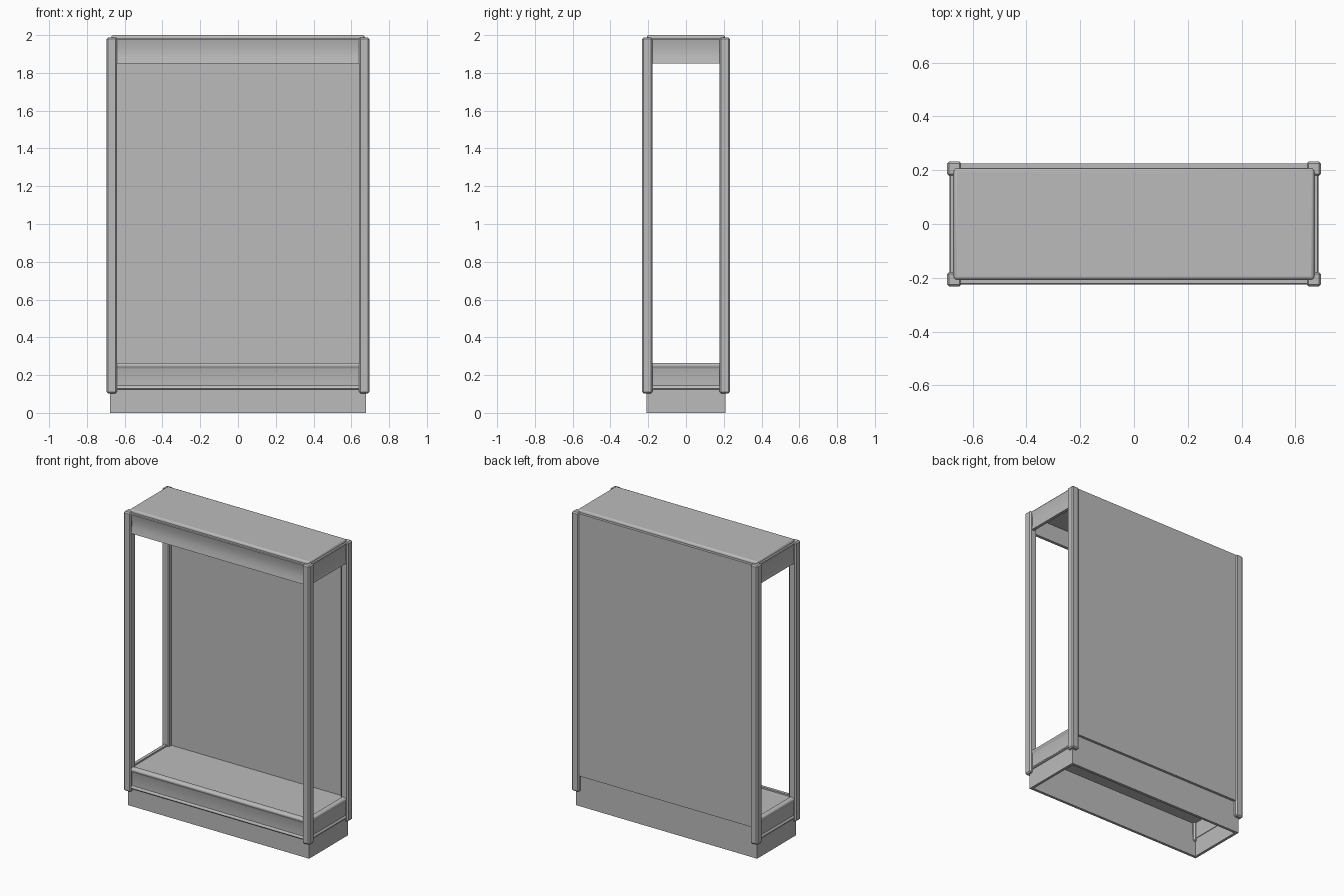
import bpy
import bmesh
import math
from mathutils import Matrix

cube = bpy.data.objects.get("Cube")
if cube:
    bpy.data.objects.remove(cube, do_unlink=True)

grey = bpy.data.materials.new("plain grey")
grey.use_nodes = True
colour = (0.5, 0.5, 0.5, 1)
grey.diffuse_color = colour
grey.node_tree.nodes["Principled BSDF"].inputs["Base Color"].default_value = colour


def finish(name, bm):
    bmesh.ops.recalc_face_normals(bm, faces=bm.faces)
    mesh = bpy.data.meshes.new(name)
    bm.to_mesh(mesh)
    bm.free()
    obj = bpy.data.objects.new(name, mesh)
    mesh.materials.append(grey)
    bpy.context.collection.objects.link(obj)
    return obj


def box(name, low, high, bevel=0, segments=1):
    bm = bmesh.new()
    bmesh.ops.create_cube(bm, size=1)
    for v in bm.verts:
        for i in range(3):
            v.co[i] = low[i] if v.co[i] < 0 else high[i]
    obj = finish(name, bm)
    if bevel:
        mod = obj.modifiers.new("edge", "BEVEL")
        mod.width = bevel
        mod.segments = segments
    return obj


def smooth(obj):
    bpy.ops.object.select_all(action="DESELECT")
    obj.select_set(True)
    bpy.context.view_layer.objects.active = obj
    bpy.ops.object.shade_smooth_by_angle(angle=math.radians(35))


def moulding(name, profile, half, reach, turn):
    """Extrude an (outward, height) profile, then turn it to face one side."""
    bm = bmesh.new()
    face = bm.faces.new([bm.verts.new((-half, -reach - o, z)) for o, z in profile])
    new = bmesh.ops.extrude_face_region(bm, geom=[face])["geom"]
    ends = [g for g in new if isinstance(g, bmesh.types.BMVert)]
    bmesh.ops.translate(bm, verts=ends, vec=(2 * half, 0, 0))
    bm.transform(Matrix.Rotation(math.radians(turn), 4, "Z"))
    smooth(finish(name, bm))


# Corner posts with chamfered ends
for sx, side in ((-1, "right"), (1, "left")):
    for sy, end in ((-1, "front"), (1, "back")):
        xs = sorted((sx * 0.641, sx * 0.695))
        ys = sorted((sy * 0.178, sy * 0.232))
        box(f"{end}_{side}_post", (xs[0], ys[0], 0.103), (xs[1], ys[1], 1.988), 0.008)

# Shallow cove for the header, beaded board for the lower rail
cove = [(-0.02, 1.85), (0, 1.85)]
for i in range(1, 8):
    t = i / 8
    cove.append((-0.008 * math.sin(math.pi * t), 1.85 + 0.128 * t))
cove += [(0, 1.978), (-0.003, 1.983), (-0.02, 1.983)]

rail = [(-0.03, 0.125), (-0.004, 0.125), (0, 0.13), (-0.002, 0.139),
        (-0.008, 0.145), (-0.008, 0.232)]
for i in range(7):
    a = math.radians(-50 + 140 * i / 6)
    rail.append((-0.014 + 0.014 * math.cos(a), 0.251 + 0.014 * math.sin(a)))
rail += [(-0.03, 0.265)]

for side, half, reach, turn in (("front", 0.65, 0.225, 0),
                                ("left", 0.19, 0.685, 90),
                                ("right", 0.19, 0.685, -90)):
    moulding(side + "_header", cove, half, reach, turn)
    moulding(side + "_lower_rail", rail, half, reach, turn)

# Back panel, roof slab and shelf deck
box("back_panel", (-0.65, 0.206, 0.212), (0.65, 0.225, 1.983))
smooth(box("top_slab", (-0.67, -0.207, 1.962), (0.67, 0.207, 2.0), 0.012, 3))
box("shelf_deck", (-0.665, -0.205, 0.235), (0.665, 0.207, 0.255))

# Hollow plinth, taller at the back
box("plinth_front", (-0.677, -0.208, 0), (0.677, -0.19, 0.15))
box("plinth_back", (-0.677, 0.19, 0), (0.677, 0.208, 0.24))
for sx, side in ((-1, "right"), (1, "left")):
    xs = sorted((sx * 0.659, sx * 0.677))
    box("plinth_" + side, (xs[0], -0.19, 0), (xs[1], 0.19, 0.15))
